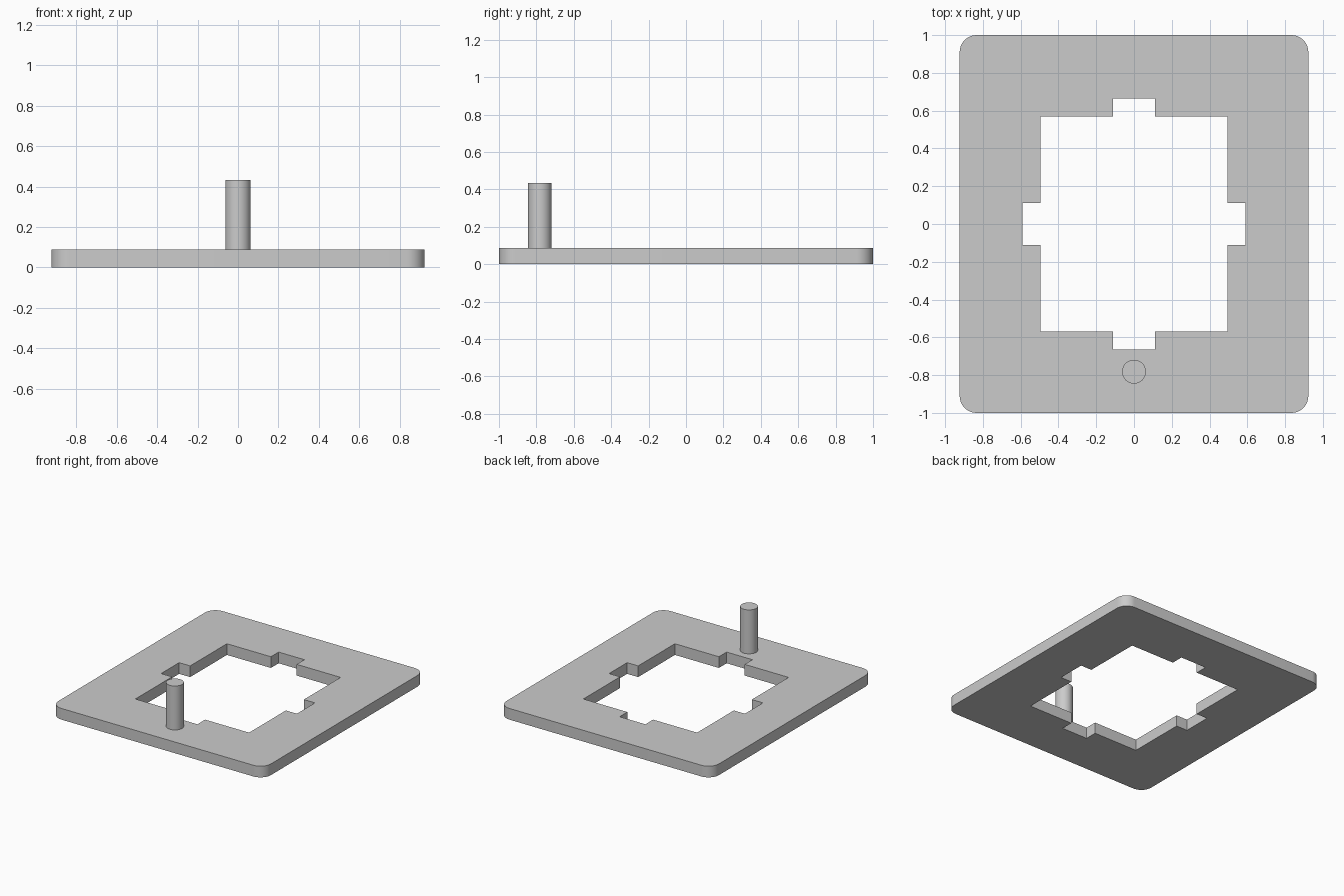
import bpy, bmesh
from math import cos, sin, pi

cube = bpy.data.objects.get("Cube")
if cube:
    bpy.data.objects.remove(cube, do_unlink=True)

HALF_X, HALF_Y, THICK, CORNER = 0.923, 1.0, 0.088, 0.09
HOLE_X, HOLE_Y = 0.494, 0.568
NOTCH_X, NOTCH_Y, NOTCH_HALF = 0.59, 0.664, 0.112
PIN_Y, PIN_R, PIN_TOP = -0.782, 0.063, 0.433

grey = bpy.data.materials.new("plain grey")
grey.use_nodes = True
colour = (0.6, 0.6, 0.6, 1)
grey.diffuse_color = colour
grey.node_tree.nodes["Principled BSDF"].inputs["Base Color"].default_value = colour


def finish(obj):
    obj.data.materials.clear()
    obj.data.materials.append(grey)
    bpy.ops.object.select_all(action="DESELECT")
    obj.select_set(True)
    bpy.context.view_layer.objects.active = obj
    bpy.ops.object.shade_smooth_by_angle()


def rounded_rectangle(hx, hy, r, steps=10):
    points = []
    for q, (sx, sy) in enumerate([(1, 1), (-1, 1), (-1, -1), (1, -1)]):
        for i in range(steps + 1):
            a = (q + i / steps) * pi / 2
            points.append((sx * (hx - r) + r * cos(a), sy * (hy - r) + r * sin(a)))
    return points


def notched_rectangle():
    # One quarter of the outline, mirrored around the opening
    quarter = [(NOTCH_X, NOTCH_HALF), (HOLE_X, NOTCH_HALF), (HOLE_X, HOLE_Y),
               (NOTCH_HALF, HOLE_Y), (NOTCH_HALF, NOTCH_Y)]
    half = quarter + [(-x, y) for x, y in reversed(quarter)]
    return half + [(x, -y) for x, y in reversed(half)]


# Flat plate with rounded corners and a notched opening
bm = bmesh.new()
edges = []
for outline in (rounded_rectangle(HALF_X, HALF_Y, CORNER), notched_rectangle()):
    verts = [bm.verts.new((x, y, 0)) for x, y in outline]
    edges += [bm.edges.new((v, verts[i - 1])) for i, v in enumerate(verts)]
bmesh.ops.triangle_fill(bm, edges=edges, use_beauty=True)
top = bmesh.ops.extrude_face_region(bm, geom=bm.faces[:], use_keep_orig=True)["geom"]
bmesh.ops.translate(bm, vec=(0, 0, THICK),
                    verts=[g for g in top if isinstance(g, bmesh.types.BMVert)])
bmesh.ops.recalc_face_normals(bm, faces=bm.faces[:])
mesh = bpy.data.meshes.new("base_plate")
bm.to_mesh(mesh)
bm.free()
plate = bpy.data.objects.new("base_plate", mesh)
bpy.context.collection.objects.link(plate)
finish(plate)

# Upright pin near the front edge
bpy.ops.mesh.primitive_cylinder_add(vertices=48, radius=PIN_R, depth=PIN_TOP - THICK,
                                    location=(0, PIN_Y, (PIN_TOP + THICK) / 2))
pin = bpy.context.object
pin.name = "upright_pin"
finish(pin)
